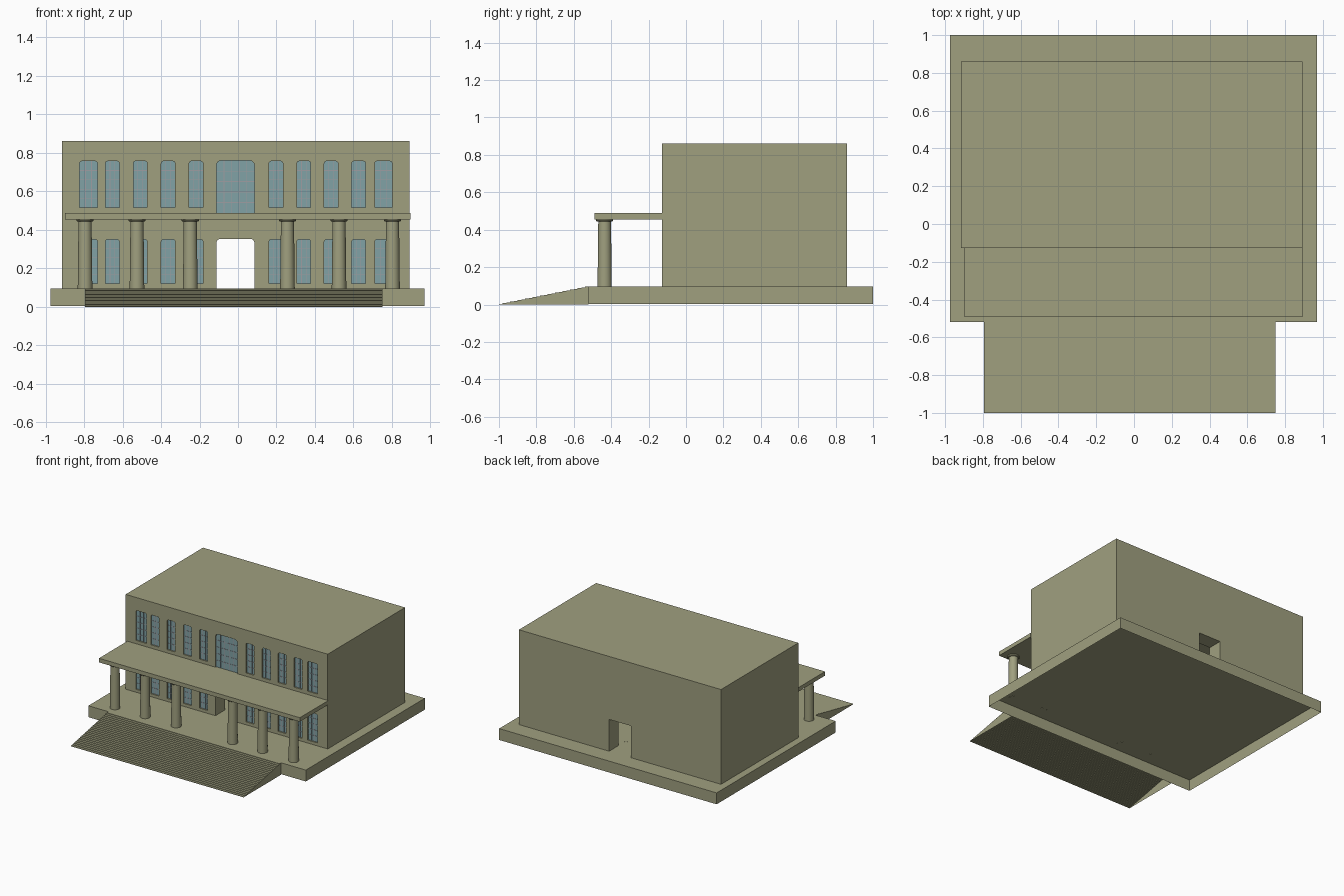
import bpy, bmesh
from math import sin, cos, pi

if "Cube" in bpy.data.objects:
    bpy.data.objects.remove(bpy.data.objects["Cube"])


def material(name, rgb):
    m = bpy.data.materials.new(name)
    m.diffuse_color = (*rgb, 1)
    m.use_nodes = True
    m.node_tree.nodes["Principled BSDF"].inputs["Base Color"].default_value = m.diffuse_color
    return m


STONE = material("stone", (0.35, 0.35, 0.213))
GLASS = material("glass", (0.22, 0.36, 0.38))
FRAME = material("frame", (0.34, 0.34, 0.36))


def finish(name, bm, mat, open_below=False):
    bmesh.ops.recalc_face_normals(bm, faces=bm.faces)
    if open_below:  # plinth and stairs are shells without a bottom or back
        bm.normal_update()
        gone = [f for f in bm.faces if f.normal.z < -0.9
                or (name == "front_stairs" and f.normal.y > 0.9)]
        bmesh.ops.delete(bm, geom=gone, context="FACES")
    me = bpy.data.meshes.new(name)
    bm.to_mesh(me)
    bm.free()
    me.materials.append(mat)
    ob = bpy.data.objects.new(name, me)
    bpy.context.collection.objects.link(ob)
    return ob


def add_box(bm, x0, x1, y0, y1, z0, z1):
    vs = bmesh.ops.create_cube(bm, size=1)["verts"]
    for v in vs:
        v.co = ((x0 + x1) / 2 + v.co.x * (x1 - x0),
                (y0 + y1) / 2 + v.co.y * (y1 - y0),
                (z0 + z1) / 2 + v.co.z * (z1 - z0))


def box(name, *dims, open_below=False):
    bm = bmesh.new()
    add_box(bm, *dims)
    return finish(name, bm, STONE, open_below)


def prism(bm, points, offset):
    """Extrude a flat outline along an offset vector."""
    f = bm.faces.new([bm.verts.new(p) for p in points])
    ext = bmesh.ops.extrude_face_region(bm, geom=[f], use_keep_orig=True)["geom"]
    bmesh.ops.translate(bm, vec=offset,
                        verts=[g for g in ext if isinstance(g, bmesh.types.BMVert)])


def opening(bm, x0, x1, z0, z1, r, y0, y1):
    """Doorway or window outline with rounded top corners, extruded in y."""
    pts = [(x0, y0, z0), (x1, y0, z0)]
    for cx, start in ((x1 - r, 0), (x0 + r, pi / 2)):
        for i in range(5):
            a = start + i * pi / 8
            pts.append((cx + r * cos(a), y0, z1 - r + r * sin(a)))
    prism(bm, pts, (0, y1 - y0, 0))


# Plinth, hollow underneath
box("plinth", -0.974, 0.97, -0.52, 1.0, 0.004, 0.096, open_below=True)

# Wide front staircase: treads, risers and side cheeks
N = 24
profile = [(-0.795, -0.52, 0.0), (-0.795, -1.0, 0.0)]
for i in range(N):
    y, z = -1 + 0.48 * i / N, 0.096 * (i + 1) / N
    profile += [(-0.795, y, z), (-0.795, y + 0.48 / N, z)]
bm = bmesh.new()
prism(bm, profile, (1.545, 0, 0))
finish("front_stairs", bm, STONE, open_below=True)

# Window layout: (x0, x1, z0, z1, corner radius)
WALL = -0.128
centres = [(-0.777, 0.047), (-0.653, 0.036), (-0.508, 0.036), (-0.363, 0.036),
           (-0.218, 0.036), (0.197, 0.036), (0.342, 0.036), (0.484, 0.036),
           (0.627, 0.036), (0.756, 0.045)]
windows = [(x - w, x + w, z0, z1, 0.012)
           for z0, z1 in ((0.12, 0.35), (0.515, 0.757)) for x, w in centres]
windows.append((-0.112, 0.085, 0.488, 0.76, 0.024))

# Building block, hollowed and pierced by windows and a door passage
building = box("building", -0.915, 0.892, WALL, 0.86, 0.096, 0.862)
room = box("room_cutter", -0.80, 0.78, WALL + 0.12, 0.74, 0.0965, 0.78)
bm = bmesh.new()
for x0, x1, z0, z1, r in windows:
    opening(bm, x0, x1, z0, z1, r, WALL - 0.05, WALL + 0.014)
opening(bm, -0.112, 0.085, 0.08, 0.353, 0.02, WALL - 0.05, WALL + 0.2)
add_box(bm, -0.112, 0.085, 0.65, 0.9, 0.08, 0.353)
holes = finish("opening_cutter", bm, STONE)
for cutter in (room, holes):
    mod = building.modifiers.new(cutter.name, "BOOLEAN")
    mod.operation, mod.solver, mod.object = "DIFFERENCE", "EXACT", cutter
dg = bpy.context.evaluated_depsgraph_get()
cut_mesh = bpy.data.meshes.new_from_object(building.evaluated_get(dg))
building.modifiers.clear()
building.data = cut_mesh
for cutter in (room, holes):
    bpy.data.objects.remove(cutter)

# Recessed glass panes with glazing bars
glass, bars = bmesh.new(), bmesh.new()
t, yb = 0.003, WALL + 0.008
for x0, x1, z0, z1, r in windows:
    opening(glass, x0, x1, z0, z1, r, WALL + 0.01, WALL + 0.014)
    cols = 5 if x1 - x0 > 0.15 else 3
    for i in range(1, cols):
        x = x0 + (x1 - x0) * i / cols
        add_box(bars, x - t / 2, x + t / 2, yb, yb + 0.003, z0, z1)
    for i in range(1, 5):
        z = z0 + (z1 - z0) * i / 5
        add_box(bars, x0, x1, yb, yb + 0.003, z - t / 2, z + t / 2)
finish("window_glass", glass, GLASS)
finish("glazing_bars", bars, FRAME)

# Portico roof slab
box("portico_roof", -0.9, 0.896, -0.49, WALL, 0.455, 0.488)


# Columns: round tapered shaft with a flared capital, revolved from a profile
def column(name, x, y):
    bm = bmesh.new()
    n = 28
    rings = []
    for z, r in ((0.0955, 0.038), (0.443, 0.034), (0.443, 0.041),
                 (0.448, 0.045), (0.455, 0.045)):
        rings.append([bm.verts.new((x + r * cos(2 * pi * i / n),
                                    y + r * sin(2 * pi * i / n), z)) for i in range(n)])
    for a, b in zip(rings, rings[1:]):
        for i in range(n):
            j = (i + 1) % n
            bm.faces.new((a[i], a[j], b[j], b[i]))
    bm.faces.new(rings[0])
    bm.faces.new(rings[-1])
    ob = finish(name, bm, STONE)
    bpy.ops.object.select_all(action="DESELECT")
    ob.select_set(True)
    bpy.context.view_layer.objects.active = ob
    bpy.ops.object.shade_smooth_by_angle()


for k, x in enumerate((-0.795, -0.525, -0.248, 0.257, 0.525, 0.803)):
    column(f"column_{k + 1}", x, -0.435)
